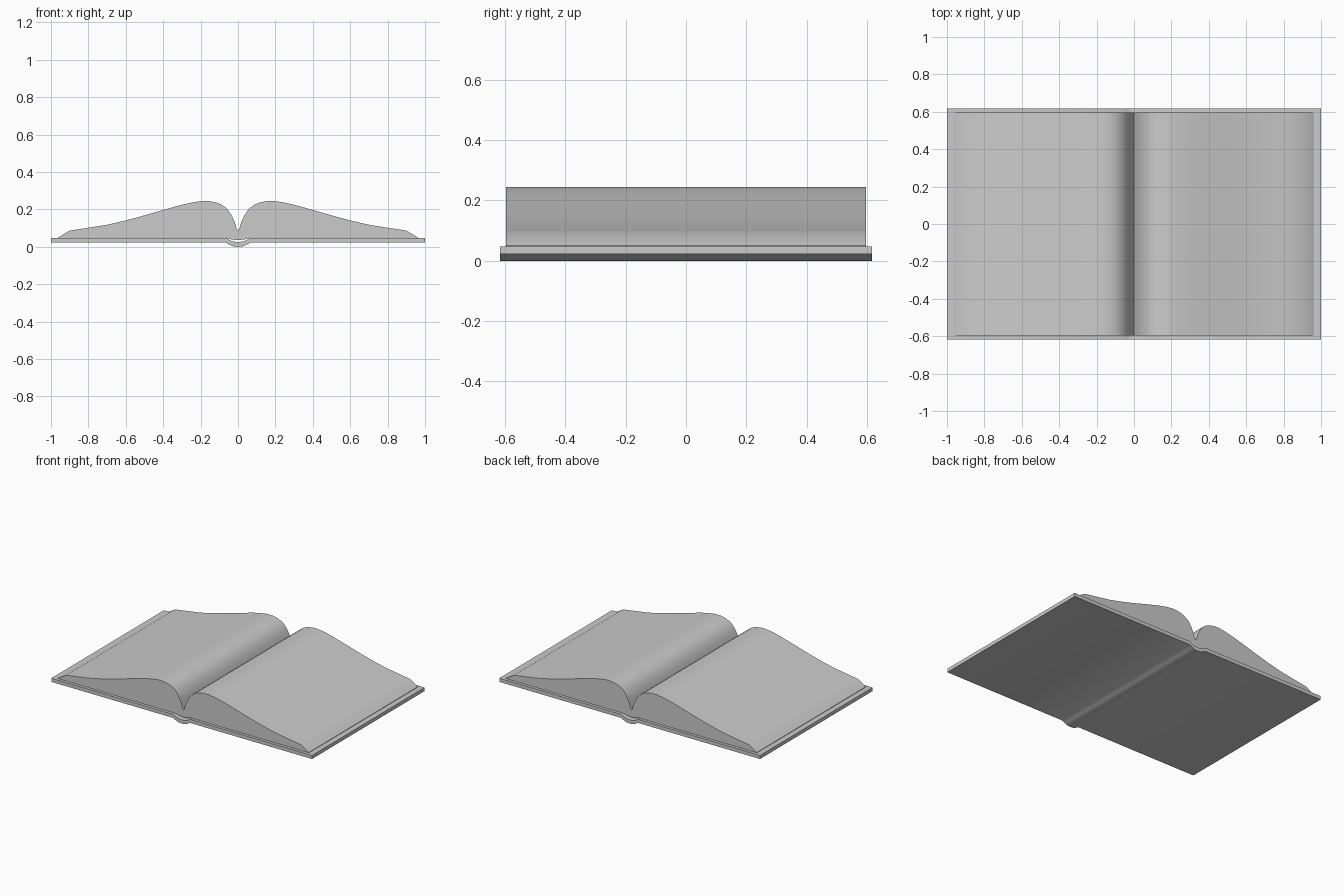
import bpy, bmesh, math

if "Cube" in bpy.data.objects:
    bpy.data.objects.remove(bpy.data.objects["Cube"])


def extrude_profile(name, half_top, half_bottom, half_depth):
    """Mirror a half profile (listed centre to edge) about x=0 and extrude along y."""
    top = [(-x, z) for x, z in reversed(half_top[1:])] + half_top
    bottom = half_bottom[::-1] + [(-x, z) for x, z in half_bottom[1:]]
    bm = bmesh.new()
    front = bm.faces.new([bm.verts.new((x, -half_depth, z)) for x, z in top + bottom])
    ext = bmesh.ops.extrude_face_region(bm, geom=[front], use_keep_orig=True)
    for v in ext["geom"]:
        if isinstance(v, bmesh.types.BMVert):
            v.co.y = half_depth
    bmesh.ops.recalc_face_normals(bm, faces=bm.faces[:])
    mesh = bpy.data.meshes.new(name)
    bm.to_mesh(mesh)
    bm.free()
    obj = bpy.data.objects.new(name, mesh)
    bpy.context.collection.objects.link(obj)
    bpy.ops.object.select_all(action='DESELECT')
    obj.select_set(True)
    bpy.context.view_layer.objects.active = obj
    bpy.ops.object.shade_smooth_by_angle(angle=math.radians(30))
    return obj


# cover: two flat boards joined by a spine that dips in the middle
extrude_profile(
    "cover",
    [(0, 0.026), (0.025, 0.028), (0.045, 0.036), (0.065, 0.047), (1.0, 0.047)],
    [(0, 0.0), (0.025, 0.002), (0.045, 0.011), (0.065, 0.022), (1.0, 0.022)],
    0.617)

# pages: two arched stacks meeting in the gutter, slanted at the outer edges
extrude_profile(
    "pages",
    [(0, 0.085), (0.008, 0.1), (0.018, 0.134), (0.035, 0.17), (0.06, 0.205),
     (0.09, 0.227), (0.12, 0.238), (0.155, 0.244), (0.19, 0.245), (0.24, 0.238),
     (0.3, 0.225), (0.4, 0.197), (0.5, 0.168), (0.6, 0.141), (0.7, 0.118),
     (0.8, 0.102), (0.9, 0.087), (0.962, 0.05)],
    [(0, 0.036), (0.03, 0.039), (0.065, 0.047), (0.962, 0.047)],
    0.597)
